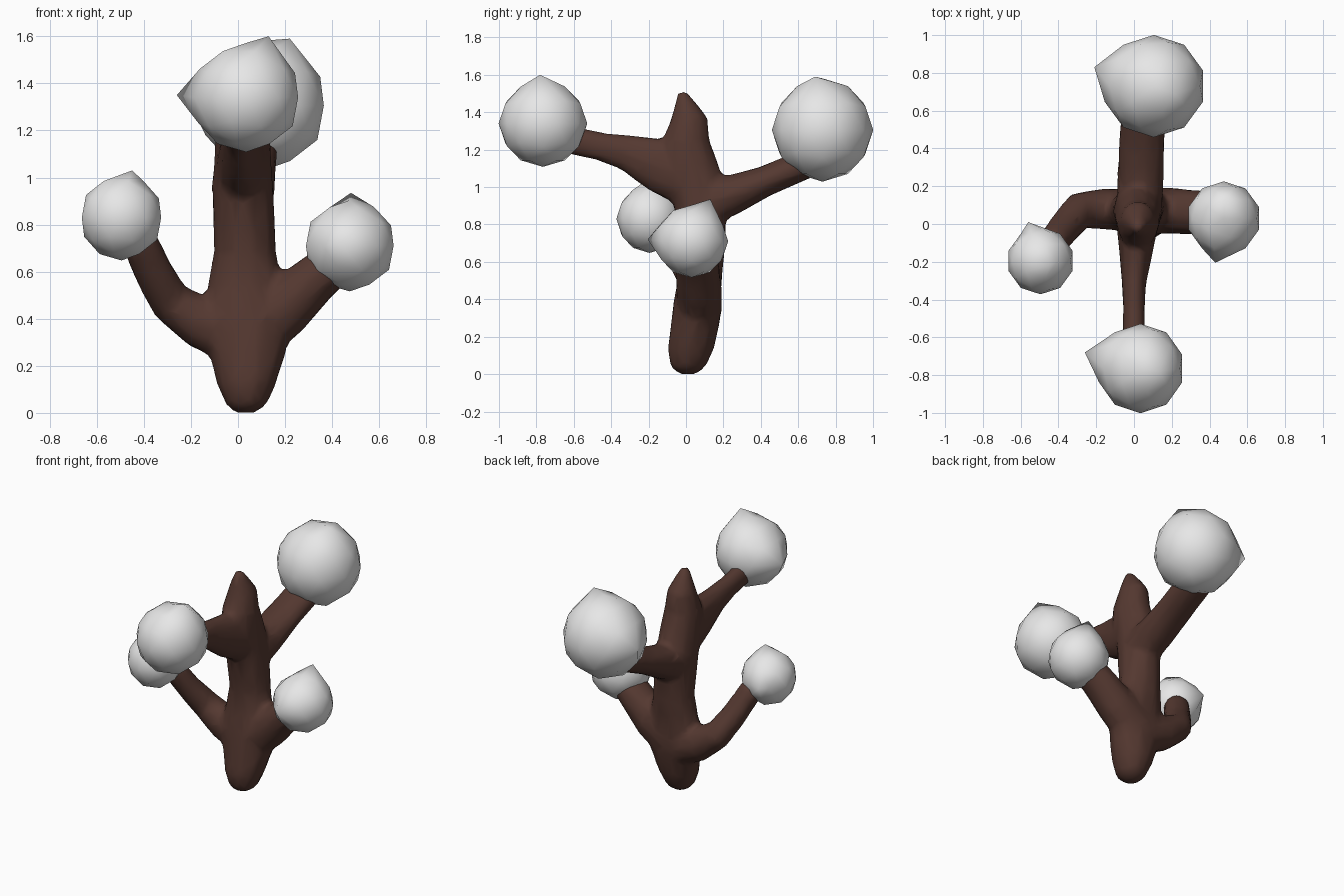
import bpy, bmesh, math
from mathutils import Vector

if "Cube" in bpy.data.objects:
    bpy.data.objects.remove(bpy.data.objects["Cube"])


def material(name, rgb):
    m = bpy.data.materials.new(name)
    m.diffuse_color = (*rgb, 1)
    m.use_nodes = True
    m.node_tree.nodes["Principled BSDF"].inputs["Base Color"].default_value = m.diffuse_color
    return m


bark = material("dark brown bark", (0.09, 0.04, 0.03))
white = material("fluffy white", (0.8, 0.8, 0.8))


def add_object(name, bm, mat):
    bmesh.ops.recalc_face_normals(bm, faces=bm.faces)
    for f in bm.faces:
        f.smooth = True
    me = bpy.data.meshes.new(name)
    bm.to_mesh(me)
    bm.free()
    me.materials.append(mat)
    ob = bpy.data.objects.new(name, me)
    bpy.context.collection.objects.link(ob)
    return ob


def tube(bm, points, upright=False, sides=10):
    """Loft elliptical rings through (x, y, z, side radius, other radius)."""
    rings = []
    for i, p in enumerate(points):
        side, other = Vector((1, 0, 0)), Vector((0, 1, 0))
        if not upright:
            a = Vector(points[max(i - 1, 0)][:3])
            b = Vector(points[min(i + 1, len(points) - 1)][:3])
            t = (b - a).normalized()
            side = t.cross(Vector((0, 0, 1))).normalized()
            other = side.cross(t)
        ring = []
        for k in range(sides):
            w = 2 * math.pi * k / sides
            ring.append(bm.verts.new(Vector(p[:3]) + side * p[3] * math.cos(w)
                                     + other * p[4] * math.sin(w)))
        rings.append(ring)
    for r, s in zip(rings, rings[1:]):
        for k in range(sides):
            n = (k + 1) % sides
            bm.faces.new((r[k], r[n], s[n], s[k]))
    bm.faces.new(rings[0][::-1])
    bm.faces.new(rings[-1])


# Trunk and four branches, fused into one organic skin
bm = bmesh.new()
tube(bm, [(.03, .01, 0, .045, .045), (.035, .01, .035, .09, .095),
          (.035, .025, .13, .13, .128), (.04, .05, .27, .17, .135),
          (.04, .06, .40, .19, .13), (.03, .08, .55, .16, .12),
          (.03, .09, .68, .135, .125), (.02, .07, .95, .132, .15),
          (.02, .03, 1.12, .122, .15), (.02, .0, 1.25, .112, .13),
          (.02, .02, 1.37, .09, .10), (.02, -.02, 1.515, .025, .025)], True)
# front branch
tube(bm, [(.02, .05, 1.04, .12, .17), (.01, -.15, 1.12, .09, .15),
          (0, -.32, 1.185, .065, .10), (0, -.45, 1.215, .06, .08),
          (0, -.75, 1.28, .065, .075)])
# back branch
tube(bm, [(.03, .05, .90, .12, .14), (.035, .25, .96, .125, .11),
          (.04, .42, 1.03, .125, .085), (.06, .75, 1.17, .12, .08)])
# left branch, bent forward
tube(bm, [(.02, .07, .33, .12, .14), (-.16, .08, .385, .11, .115),
          (-.29, .07, .475, .10, .09), (-.36, -.01, .60, .09, .08),
          (-.44, -.11, .78, .08, .075)])
# right branch
tube(bm, [(.02, .07, .34, .125, .16), (.20, .07, .45, .125, .13),
          (.34, .06, .58, .12, .105), (.48, .04, .69, .11, .09)])
branch = add_object("branching_trunk", bm, bark)
rm = branch.modifiers.new("fuse", 'REMESH')
rm.mode = 'VOXEL'
rm.voxel_size = 0.022
rm.use_smooth_shade = True
sm = branch.modifiers.new("soften", 'SMOOTH')
sm.factor = 0.5
sm.iterations = 4
dec = branch.modifiers.new("simplify", 'DECIMATE')
dec.ratio = 0.2


def puff(name, center, radii, tips):
    """Rounded puff with a few vertices pulled out to pointed tips."""
    b = bmesh.new()
    bmesh.ops.create_icosphere(b, subdivisions=2, radius=1.03)
    c = Vector(center)
    for v in b.verts:
        v.co = c + Vector([v.co[i] * radii[i] for i in range(3)])
    for tip in tips:
        d = (Vector(tip) - c).normalized()
        v = max(b.verts, key=lambda q: (q.co - c).normalized().dot(d))
        v.co = tip
    return add_object(name, b, white)


# Puffs at the branch ends
puff("front_puff", (.035, -.765, 1.34), (.225, .23, .225),
     [(-.26, -.68, 1.35), (.13, -.78, 1.60)])
puff("back_puff", (.105, .73, 1.305), (.265, .263, .268),
     [(-.21, .83, 1.33), (.22, .69, 1.59)])
puff("left_puff", (-.495, -.195, .83), (.172, .172, .177),
     [(-.56, .01, .84), (-.45, -.22, 1.03)])
puff("right_puff", (.475, .03, .71), (.19, .19, .188),
     [(.43, -.205, .72), (.48, .13, .935)])
